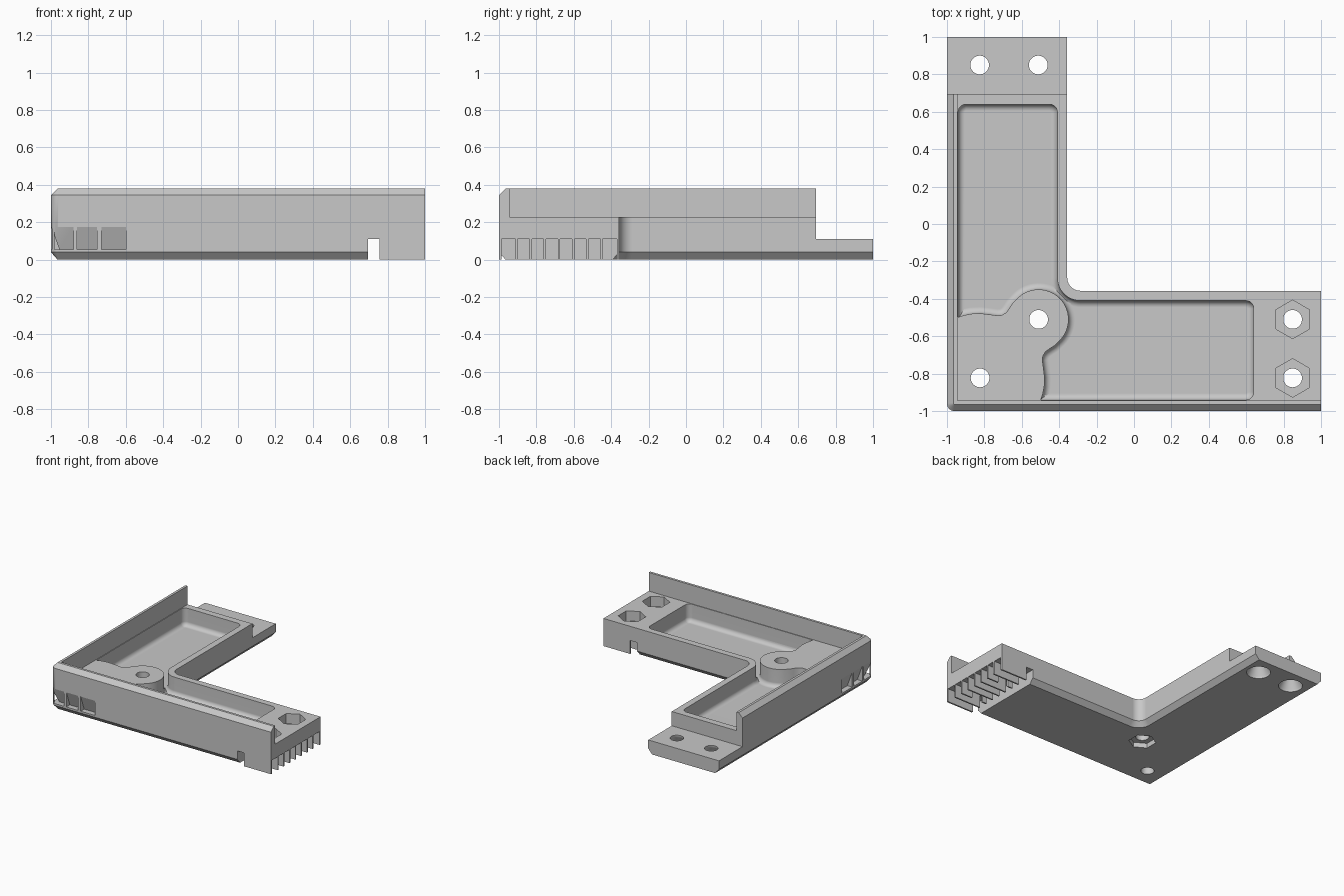
import bpy, bmesh
from math import cos, sin, radians, pi
from mathutils import Vector

cube = bpy.data.objects.get("Cube")
if cube:
    bpy.data.objects.remove(cube, do_unlink=True)

grey = bpy.data.materials.new("light grey")
grey.use_nodes = True
grey.diffuse_color = (0.58, 0.58, 0.58, 1)
grey.node_tree.nodes["Principled BSDF"].inputs["Base Color"].default_value = (0.58, 0.58, 0.58, 1)

TOP, FLOOR, LAP = 0.227, 0.082, 0.11
INNER, STEP = -0.357, 0.695
INNER_CENTRE = -0.287


def loft(name, rings):
    """Closed solid through rings of equal point count."""
    bm = bmesh.new()
    loops = [[bm.verts.new(p) for p in ring] for ring in rings]
    for a, b in zip(loops, loops[1:]):
        for i in range(len(a)):
            j = (i + 1) % len(a)
            bm.faces.new((a[i], a[j], b[j], b[i]))
    bm.faces.new(loops[0][::-1])
    bm.faces.new(loops[-1])
    bmesh.ops.recalc_face_normals(bm, faces=bm.faces)
    mesh = bpy.data.meshes.new(name)
    bm.to_mesh(mesh)
    bm.free()
    mesh.materials.append(grey)
    obj = bpy.data.objects.new(name, mesh)
    bpy.context.collection.objects.link(obj)
    return obj


def at(points, z):
    return [(x, y, z) for x, y in points]


def box(name, lo, hi):
    (x0, y0, z0), (x1, y1, z1) = lo, hi
    base = [(x0, y0), (x1, y0), (x1, y1), (x0, y1)]
    return loft(name, [at(base, z0), at(base, z1)])


def arc(cx, cy, r, a0, a1, n):
    angles = [radians(a0 + (a1 - a0) * i / n) for i in range(n + 1)]
    return [(cx + r * cos(a), cy + r * sin(a)) for a in angles]


def spool(name, x, y, levels, n=40):
    """Round or polygonal plug from (z, radius) levels."""
    return loft(name, [at([(x + r * sin(2 * pi * i / n), y + r * cos(2 * pi * i / n))
                           for i in range(n)], z) for z, r in levels])


def ell(lo, inner, end, corner, tips=0):
    """L outline with rounded corners and optionally rounded tips."""
    def turn(x, y, sx, sy, a, r):
        return arc(x - sx * r, y - sy * r, r, a, a + 90, 6) if r else [(x, y)]
    return (turn(lo, lo, -1, -1, 180, corner) + turn(end, lo, 1, -1, 270, tips)
            + turn(end, inner, 1, 1, 0, tips)
            + arc(INNER_CENTRE, INNER_CENTRE, INNER_CENTRE - inner, 270, 180, 14)
            + turn(inner, end, 1, 1, 0, tips) + turn(lo, end, -1, 1, 90, tips))


def grow(points, d):
    """Push a clockwise outline outward by d."""
    out = []
    for i, p in enumerate(points):
        a, b = Vector(points[i - 1]), Vector(points[(i + 1) % len(points)])
        t = (b - a).normalized()
        out.append((p[0] - t.y * d, p[1] + t.x * d))
    return out


def combine(target, tool, op="DIFFERENCE"):
    mod = target.modifiers.new(tool.name, "BOOLEAN")
    mod.operation = op
    mod.solver = "EXACT"
    mod.object = tool
    bpy.context.view_layer.objects.active = target
    bpy.ops.object.modifier_apply(modifier=mod.name)
    bpy.data.objects.remove(tool, do_unlink=True)


# L-shaped body with chamfered bottom and top edges
body = loft("corner_bracket", [at(ell(-1 + o, INNER - o, 1, 0.04 - o), z)
                               for z, o in ((0, 0.035), (0.04, 0), (0.345, 0), (0.38, 0.035))])

# Space inside the two raised outer walls, and the lap joints at both ends
combine(body, box("inside_cut", (-0.945, -0.945, TOP), (1.2, 1.2, 0.6)))
combine(body, box("tab_cut", (-1.2, STEP, LAP), (0, 1.2, 0.6)))
combine(body, box("lap_cut", (STEP, -1.2, -0.2), (1.2, 0, LAP)))

# Sunken tray with a filleted floor; steps are (height above floor, inset)
FILLET = 0.035
steps = [(FILLET * (1 - sin(radians(a))), FILLET * (1 - cos(radians(a))))
         for a in (90, 67, 45, 22, 0)]
rings = [at(ell(-0.94 + o, -0.41 - o, 0.64 - o, 0.042 - o, 0.042 - o), FLOOR + h)
         for h, o in steps]
rings.append(at(ell(-0.94, -0.41, 0.64, 0.042, 0.042), TOP + 0.05))
combine(body, loft("tray_cut", rings))

# Corner plate and round boss standing in the tray
edge = [(-0.944, -0.5), (-0.91, -0.488), (-0.87, -0.48), (-0.82, -0.478), (-0.77, -0.484),
        (-0.73, -0.49), (-0.705, -0.487), (-0.683, -0.473), (-0.665, -0.448), (-0.651, -0.426)]
island = (edge + arc(-0.51, -0.51, 0.16, 140, -50, 32)
          + [(y, x) for x, y in reversed(edge)] + [(-0.944, -0.944)])


def island_ring(d):
    ring = grow(island, d)
    return [(max(x, -0.944), max(y, -0.944)) for x, y in ring]


rings = [at(island_ring(FILLET), FLOOR - 0.02)]
rings += [at(island_ring(o), FLOOR + h) for h, o in steps]
rings.append(at(island, TOP))
combine(body, loft("boss_plate", rings), "UNION")

# Support ribs under the right lap: two outer walls and thin ribs between
ribs = [(-1, -0.987), (INNER - 0.013, INNER)]
ribs += [(y - 0.006, y + 0.006) for y in (-0.906 + 0.0757 * i for i in range(7))]
for y0, y1 in ribs:
    combine(body, box("rib", (0.757, y0, 0), (1, y1, LAP + 0.02)), "UNION")

# Bolt holes, countersinks and hexagonal nut seats
R, HEX = 0.05, 0.103
for x in (-0.825, -0.512):
    combine(body, spool("countersink", x, 0.85, [(-0.02, 0.09), (0.02, 0.09), (0.09, R), (0.3, R)]))
for y in (-0.823, -0.51):
    combine(body, spool("lap_hole", 0.848, y, [(-0.1, R), (0.5, R)]))
    combine(body, spool("nut_seat", 0.848, y, [(0.145, HEX), (0.4, HEX)], 6))
for c in (-0.823, -0.51):
    combine(body, spool("corner_hole", c, c, [(-0.1, R), (0.5, R)]))
combine(body, spool("lower_nut_seat", -0.51, -0.51, [(-0.1, HEX), (0.04, HEX)], 6))

# Shallow wedge-shaped notches on both outer faces beside the corner
wedge = [(-1.02, 0.055), (-0.955, 0.055), (-0.999, 0.175), (-1.02, 0.175)]
for a, b in ((-0.98, -0.88), (-0.86, -0.755), (-0.73, -0.6)):
    combine(body, loft("front_notch", [[(s, d, z) for d, z in wedge] for s in (a, b)]))
    combine(body, loft("side_notch", [[(d, s, z) for d, z in wedge] for s in (a, b)]))

# Smooth fillets, crisp edges
bpy.ops.object.select_all(action="DESELECT")
body.select_set(True)
bpy.context.view_layer.objects.active = body
bpy.ops.object.shade_smooth_by_angle(angle=radians(30))
weighted = body.modifiers.new("even_shading", "WEIGHTED_NORMAL")
weighted.keep_sharp = True
